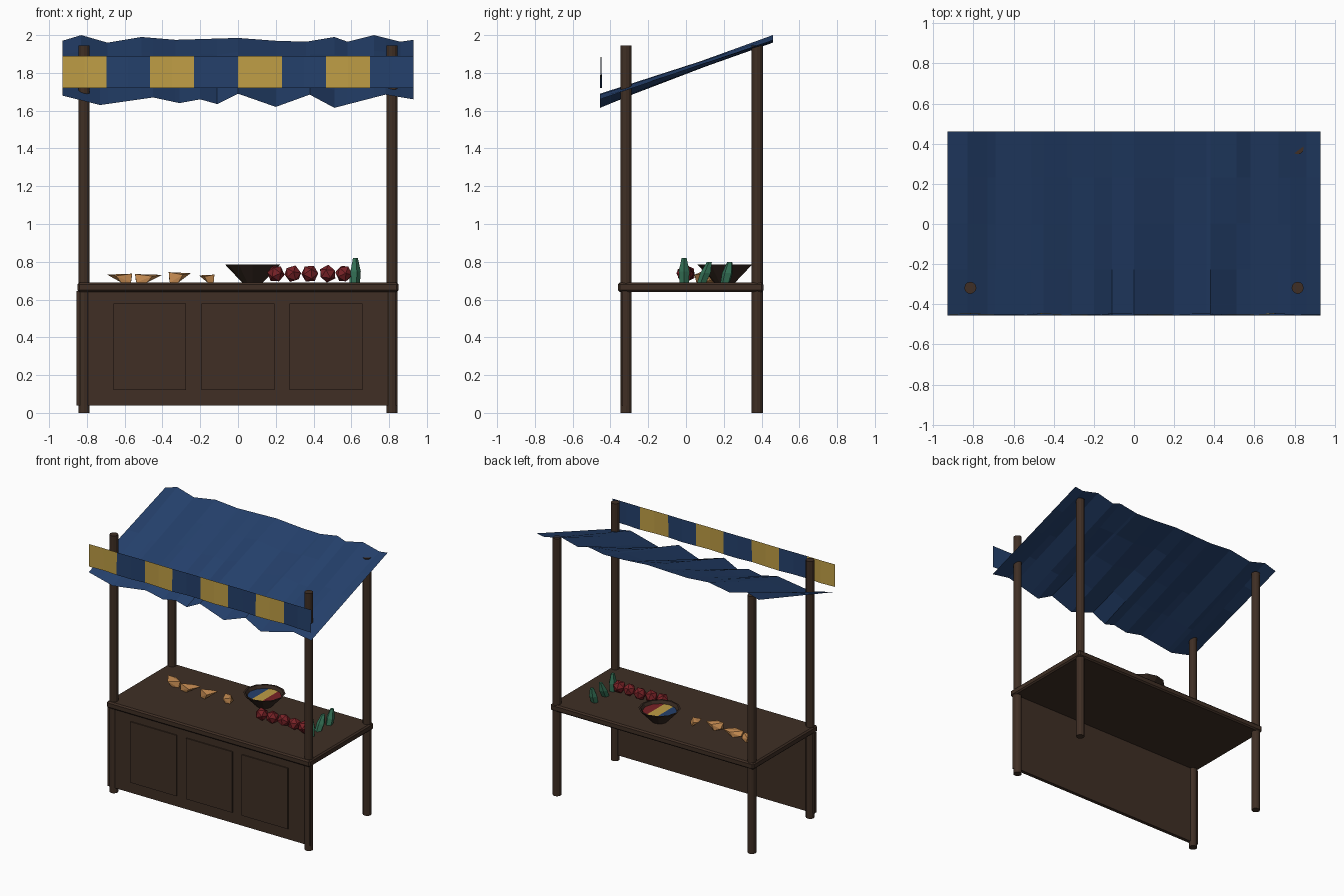
import bpy, bmesh, math, random
from mathutils import Vector, Matrix

if "Cube" in bpy.data.objects:
    bpy.data.objects.remove(bpy.data.objects["Cube"])

random.seed(4)


def mat(name, col):
    m = bpy.data.materials.new(name)
    m.diffuse_color = (*col, 1)
    m.use_nodes = True
    m.node_tree.nodes["Principled BSDF"].inputs["Base Color"].default_value = m.diffuse_color
    return m


WOOD = mat("dark wood", (0.050, 0.028, 0.018))
BOWL = mat("bowl wood", (0.038, 0.022, 0.015))
BLUE = mat("blue cloth", (0.018, 0.052, 0.150))
YELLOW = mat("yellow cloth", (0.52, 0.34, 0.06))
RED = mat("red fruit", (0.19, 0.016, 0.020))
ORANGE = mat("orange bread", (0.54, 0.25, 0.08))
GREEN = mat("green glass", (0.035, 0.17, 0.095))


def finish(bm, name, *mats, normals=True):
    if normals:
        bmesh.ops.recalc_face_normals(bm, faces=bm.faces)
    me = bpy.data.meshes.new(name)
    bm.to_mesh(me)
    bm.free()
    for m in mats:
        me.materials.append(m)
    ob = bpy.data.objects.new(name, me)
    bpy.context.collection.objects.link(ob)
    return ob


def box(name, lo, hi, m, bevel=0):
    lo, hi = Vector(lo), Vector(hi)
    bm = bmesh.new()
    bmesh.ops.create_cube(bm, size=1)
    bmesh.ops.scale(bm, vec=hi - lo, verts=bm.verts)
    bmesh.ops.translate(bm, vec=(lo + hi) / 2, verts=bm.verts)
    if bevel:
        bmesh.ops.bevel(bm, geom=bm.edges[:], offset=bevel, segments=1, affect='EDGES')
    return finish(bm, name, m)


def hull(name, pts, m):
    bm = bmesh.new()
    for p in pts:
        bm.verts.new(p)
    bmesh.ops.convex_hull(bm, input=bm.verts)
    return finish(bm, name, m)


def interp(line, x):
    for (x0, z0), (x1, z1) in zip(line, line[1:]):
        if x <= x1:
            return z0 + (z1 - z0) * (x - x0) / (x1 - x0)
    return line[-1][1]


# four posts
for side, sx in (("left", -1), ("right", 1)):
    for end, y in (("front", -0.318), ("back", 0.377)):
        bm = bmesh.new()
        bmesh.ops.create_cone(bm, cap_ends=True, segments=12, radius1=0.03, radius2=0.03,
                              depth=1.945, matrix=Matrix.Translation((sx * 0.815, y, 0.9725)))
        finish(bm, f"{side}_{end}_post", WOOD)

# counter, front board and its three raised panels
box("counter_top", (-0.85, -0.36, 0.64), (0.85, 0.41, 0.69), WOOD, 0.01)
box("front_board", (-0.855, -0.338, 0.04), (0.845, -0.312, 0.645), WOOD)
for i, x in enumerate((-0.467, 0, 0.465)):
    box(f"front_panel_{i + 1}", (x - 0.193, -0.346, 0.12), (x + 0.193, -0.337, 0.58), WOOD)

# sloping canopy: sheet between a wavy front edge and a wavy back edge
front = [(-.93, 1.68), (-.73, 1.63), (-.45, 1.67), (-.31, 1.64), (-.2, 1.66), (-.11, 1.635),
         (0, 1.69), (.2, 1.62), (.38, 1.685), (.51, 1.615), (.78, 1.685), (.93, 1.66)]
back = [(-.93, 1.97), (-.83, 2.0), (-.69, 1.96), (-.51, 1.99), (-.33, 1.975), (0, 1.985),
        (.2, 1.97), (.36, 1.965), (.51, 1.99), (.58, 1.965), (.72, 2.0), (.86, 1.965), (.93, 1.975)]
xs = sorted({p[0] for p in front + back})
bm = bmesh.new()
rows = []
for k in range(5):
    t = k / 4
    rows.append([bm.verts.new((x, -0.455 + 0.915 * t,
                               interp(front, x) * (1 - t) + interp(back, x) * t)) for x in xs])
for a, b in zip(rows, rows[1:]):
    for i in range(len(xs) - 1):
        bm.faces.new((a[i], a[i + 1], b[i + 1], b[i]))
finish(bm, "canopy", BLUE, normals=False)

# striped valance hanging in front of the canopy
bm = bmesh.new()
cols = []
for i in range(17):
    x = -0.93 + 1.86 * i / 16
    w = 0.006 * math.sin(i * 1.9)
    cols.append([bm.verts.new((x, -0.45 + w * s, z)) for z, s in ((1.72, 1), (1.89, 0.2))])
for i in range(16):
    f = bm.faces.new((cols[i][0], cols[i + 1][0], cols[i + 1][1], cols[i][1]))
    f.material_index = (i // 2) % 2
finish(bm, "valance", YELLOW, BLUE, normals=False)

# bowl: revolved profile
N, C = 12, Vector((0.077, 0.205, 0))
bm = bmesh.new()
rings = []
for r, z in ((0.055, 0.69), (0.145, 0.785), (0.132, 0.785), (0.112, 0.755)):
    rings.append([bm.verts.new(C + Vector((r * math.cos(2 * math.pi * i / N),
                                           r * math.sin(2 * math.pi * i / N), z))) for i in range(N)])
for a, b in zip(rings, rings[1:]):
    for i in range(N):
        j = (i + 1) % N
        bm.faces.new((a[i], a[j], b[j], b[i]))
bm.faces.new(rings[0])
bm.faces.new(rings[-1])
finish(bm, "bowl", BOWL)

# bowl contents: disc cut into three coloured bands
bm = bmesh.new()
bmesh.ops.create_circle(bm, cap_ends=True, segments=N, radius=0.12,
                        matrix=Matrix.Translation(C + Vector((0, 0, 0.764))))
for dx in (-0.038, 0.038):
    bmesh.ops.bisect_plane(bm, geom=bm.verts[:] + bm.edges[:] + bm.faces[:],
                           plane_co=C + Vector((dx, 0, 0)), plane_no=(1, 0, 0))
for f in bm.faces:
    d = f.calc_center_median().x - C.x
    f.material_index = 0 if d < -0.038 else 1 if d < 0.038 else 2
finish(bm, "bowl_contents", BLUE, YELLOW, RED, normals=False)

# bread wedges: pointed chunks lying on the counter
for i, (x, y, l, h) in enumerate(((-.625, .12, .068, .047), (-.475, .10, .074, .045),
                                  (-.31, .085, .06, .055), (-.165, .11, .042, .042))):
    s = 1 if i % 2 else -1
    shape = [(-1, .035, .9), (-.3, -.04, .75), (.95, -.01, 1), (.9, .02, .3),
             (.1, -.03, 0), (.85, -.02, 0), (.2, .04, 0), (-.1, .045, .8)]
    hull(f"bread_{i + 1}", [(x + a * l * -s * (1 if i == 1 else -1 if i != 0 else 1), y + b, 0.69 + c * h)
                            for a, b, c in shape], ORANGE)

# row of red fruit
for i, x in enumerate((.20, .29, .38, .475, .56)):
    bm = bmesh.new()
    bmesh.ops.create_icosphere(bm, subdivisions=1, radius=0.047)
    bmesh.ops.rotate(bm, verts=bm.verts, matrix=Matrix.Rotation(random.uniform(0, 6), 3, 'Z')
                     @ Matrix.Rotation(random.uniform(0, 6), 3, 'X'))
    bmesh.ops.translate(bm, verts=bm.verts, vec=(x, random.uniform(-.01, .01), 0.737))
    finish(bm, f"red_fruit_{i + 1}", RED)

# green bottles: slim leaning tapered prisms
for i, (y, h, lean) in enumerate(((-.01, .13, 0), (.105, .11, .02), (.22, .11, .012))):
    pts = []
    for r, z, o in ((0.026, 0.69, -lean), (0.03, 0.69 + h * .45, 0), (0.014, 0.69 + h, lean)):
        pts += [(0.62 + o * .3 + r * math.cos(k * 1.2566 + i), y + o + r * math.sin(k * 1.2566 + i), z)
                for k in range(5)]
    hull(f"green_bottle_{i + 1}", pts, GREEN)
